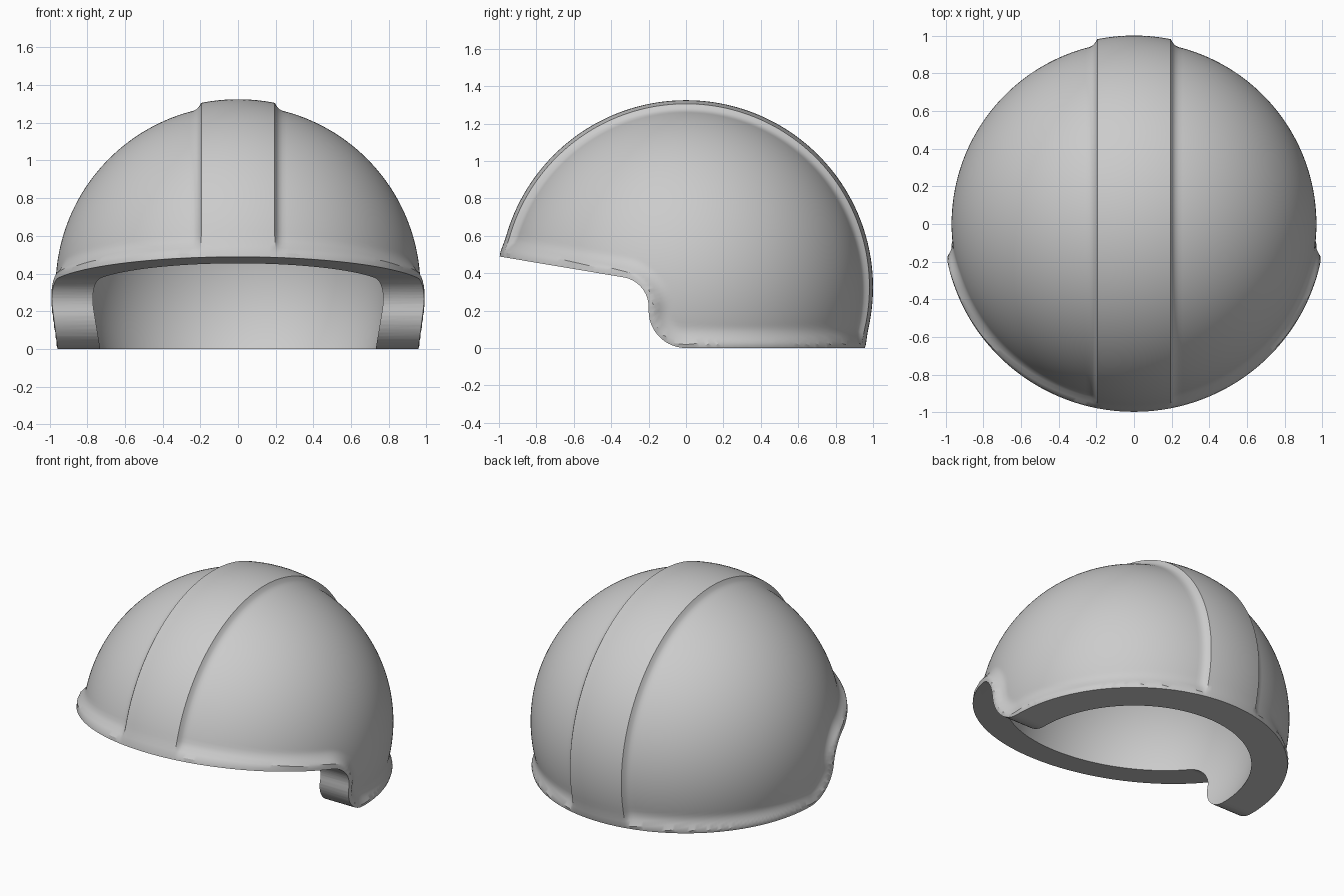
import bpy, bmesh, math
from mathutils import Vector

if "Cube" in bpy.data.objects:
    bpy.data.objects.remove(bpy.data.objects["Cube"])

CENTRE = Vector((0, 0, 0.325))
SHELL, BAND, LIP, INNER = 0.968, 1.0, 1.01, 0.8
BAND_HALF = 0.195
SEGS = 200

grey = bpy.data.materials.new("helmet grey")
grey.use_nodes = True
colour = (0.6, 0.6, 0.6, 1)
grey.diffuse_color = colour
grey.node_tree.nodes["Principled BSDF"].inputs["Base Color"].default_value = colour


def make_object(name, bm):
    bmesh.ops.recalc_face_normals(bm, faces=bm.faces)
    mesh = bpy.data.meshes.new(name)
    bm.to_mesh(mesh)
    bm.free()
    mesh.materials.append(grey)
    obj = bpy.data.objects.new(name, mesh)
    bpy.context.collection.objects.link(obj)
    return obj


def spread(a, b, n):
    return [a + (b - a) * i / (n - 1) for i in range(n)]


def arc(y, z, r, start, end, n=14):
    return [Vector((y + r * math.cos(math.radians(a)), z + r * math.sin(math.radians(a))))
            for a in spread(start, end, n)]


# Side outline of the rim as (y, z): sloping brow, cheek curve, flat base
rim = ([Vector((-1.3, 0.54))] + arc(-0.36, 0.22, 0.16, 81, 0)
       + arc(0, 0.2, 0.2, 180, 270) + [Vector((1.3, 0))])


def rim_distance(p):
    best = 9
    for a, b in zip(rim, rim[1:]):
        ab = b - a
        t = max(0, min(1, (p - a).dot(ab) / ab.length_squared))
        best = min(best, (p - a - ab * t).length)
    return best


def outer_radius(direction):
    # Raised centre band with a filleted foot
    c = abs(direction.x)
    r = BAND
    if c > BAND_HALF + 0.0001:
        r = SHELL + (BAND - SHELL) * max(0, 1 - (c - BAND_HALF) / 0.05) ** 2
    # Flared lip that fades into the shell
    p = CENTRE + direction * SHELL
    t = max(0, min(1, (rim_distance(p.yz) - 0.035) / 0.08))
    return max(r, r + (LIP - r) * (1 - t) ** 2)


def ball(name, angles, radius):
    # Rings stacked along x so that the band edges follow the mesh
    bm = bmesh.new()
    rings = []
    for a in angles:
        ring = []
        for i in range(SEGS):
            b = math.tau * i / SEGS
            d = Vector((math.cos(a), math.sin(a) * math.cos(b), math.sin(a) * math.sin(b)))
            ring.append(bm.verts.new(CENTRE + d * radius(d)))
        rings.append(ring)
    for r0, r1 in zip(rings, rings[1:]):
        for i in range(SEGS):
            j = (i + 1) % SEGS
            bm.faces.new((r0[i], r0[j], r1[j], r1[i]))
    bm.faces.new(rings[0])
    bm.faces.new(rings[-1])
    return make_object(name, bm)


side = spread(0.02, math.acos(BAND_HALF + 0.05), 60)
side += [math.acos(BAND_HALF + s) for s in (0.03, 0.02, 0.01, 0)]
angles = side + spread(side[-1], math.pi - side[-1], 14)[1:-1] + [math.pi - a for a in reversed(side)]
helmet = ball("helmet_shell", angles, outer_radius)
hollow = ball("hollow_cutter", spread(0.02, math.pi - 0.02, 70), lambda d: INNER)

# Prism below the rim outline
bm = bmesh.new()
outline = rim + [Vector((1.3, -1.2)), Vector((-1.3, -1.2))]
face = bm.faces.new([bm.verts.new((-1.3, p.x, p.y)) for p in outline])
extruded = bmesh.ops.extrude_face_region(bm, geom=[face])["geom"]
bmesh.ops.translate(bm, vec=(2.6, 0, 0),
                    verts=[v for v in extruded if isinstance(v, bmesh.types.BMVert)])
opening = make_object("opening_cutter", bm)

# Hollow the shell and trim it to the rim
bpy.ops.object.select_all(action="DESELECT")
bpy.context.view_layer.objects.active = helmet
helmet.select_set(True)
for cutter in (hollow, opening):
    cutter.hide_render = True
    mod = helmet.modifiers.new(cutter.name, "BOOLEAN")
    mod.operation = "DIFFERENCE"
    mod.solver = "EXACT"
    mod.object = cutter
    bpy.ops.object.modifier_apply(modifier=mod.name)
    bpy.data.objects.remove(cutter)

bpy.ops.object.shade_smooth_by_angle(angle=math.radians(30))
